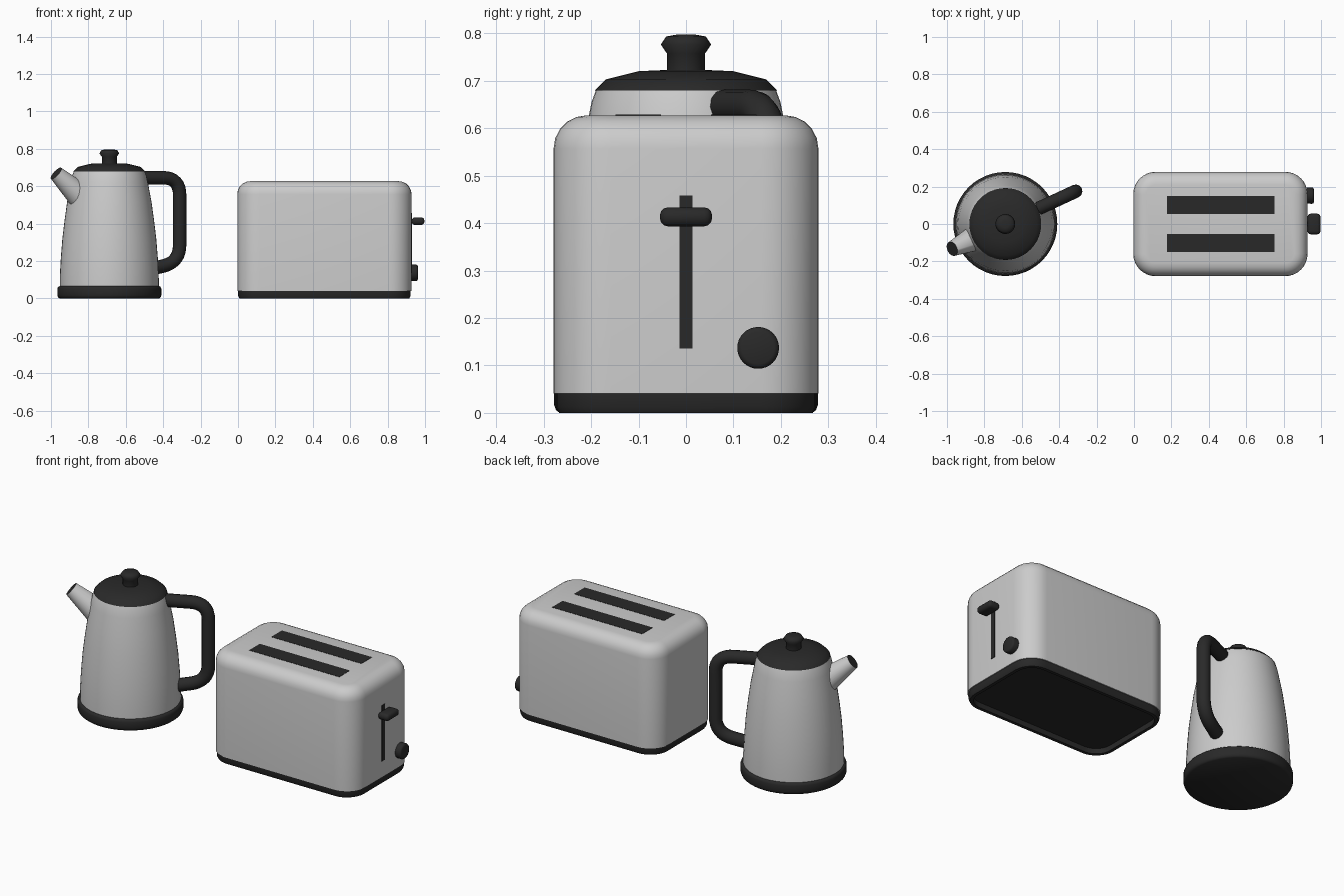
import bpy, bmesh, math
from mathutils import Vector, Matrix

cube = bpy.data.objects.get("Cube")
if cube:
    bpy.data.objects.remove(cube)


def material(name, rgb, roughness):
    m = bpy.data.materials.new(name)
    m.use_nodes = True
    m.diffuse_color = (*rgb, 1)
    bsdf = m.node_tree.nodes["Principled BSDF"]
    bsdf.inputs["Base Color"].default_value = (*rgb, 1)
    bsdf.inputs["Roughness"].default_value = roughness
    return m


STEEL = material("light grey metal", (0.6, 0.6, 0.6), 0.4)
BLACK = material("black plastic", (0.022, 0.022, 0.022), 0.5)


def finish(name, bm, *mats, angle=35):
    bmesh.ops.recalc_face_normals(bm, faces=bm.faces)
    mesh = bpy.data.meshes.new(name)
    bm.to_mesh(mesh)
    bm.free()
    ob = bpy.data.objects.new(name, mesh)
    bpy.context.collection.objects.link(ob)
    for m in mats:
        mesh.materials.append(m)
    smooth(ob, angle)
    return ob


def smooth(ob, angle):
    bpy.ops.object.select_all(action='DESELECT')
    ob.select_set(True)
    bpy.context.view_layer.objects.active = ob
    bpy.ops.object.shade_smooth_by_angle(angle=math.radians(angle))


def loft(bm, rings):
    """Skin a list of equal rings and cap both ends; returns the last cap."""
    loops = [[bm.verts.new(p) for p in ring] for ring in rings]
    n = len(loops[0])
    for a, b in zip(loops, loops[1:]):
        for i in range(n):
            bm.faces.new((a[i], a[(i + 1) % n], b[(i + 1) % n], b[i]))
    bm.faces.new(loops[0][::-1])
    return bm.faces.new(loops[-1])


def circle(r, z, n=48):
    return [Vector((r * math.cos(t), r * math.sin(t), z))
            for t in (2 * math.pi * i / n for i in range(n))]


def lathe(name, profile, mat, place, angle=35, n=48):
    bm = bmesh.new()
    loft(bm, [circle(r, z, n) for r, z in profile])
    bm.transform(place)
    return finish(name, bm, mat, angle=angle)


def rounded_rect(hx, hy, r, z, steps=8):
    ring = []
    for k, (sx, sy) in enumerate([(1, 1), (-1, 1), (-1, -1), (1, -1)]):
        for i in range(steps + 1):
            t = (k + i / steps) * math.pi / 2
            ring.append(Vector((sx * (hx - r) + r * math.cos(t),
                                sy * (hy - r) + r * math.sin(t), z)))
    return ring


def box(name, lo, hi, mat, bevel=0, angle=35):
    lo, hi = Vector(lo), Vector(hi)
    bm = bmesh.new()
    bmesh.ops.create_cube(bm, size=1)
    bm.transform(Matrix.Translation((lo + hi) / 2) @ Matrix.Diagonal((*(hi - lo), 1)))
    if bevel:
        bmesh.ops.bevel(bm, geom=bm.edges[:], offset=bevel, segments=3,
                        profile=0.5, affect='EDGES')
    return finish(name, bm, mat, angle=angle)


# ---- Kettle: turned parts ----
KETTLE = Matrix.Translation((-0.688, 0, 0))
TURN = KETTLE @ Matrix.Rotation(math.radians(25), 4, 'Z')

lathe("kettle_base", [(0.266, 0), (0.274, 0.006), (0.278, 0.017), (0.278, 0.052),
                      (0.274, 0.062), (0.264, 0.067)], BLACK, KETTLE, angle=75)
lathe("kettle_body", [(0.265, 0.06), (0.264, 0.13), (0.259, 0.22), (0.251, 0.32),
                      (0.239, 0.42), (0.225, 0.52), (0.206, 0.62), (0.199, 0.655),
                      (0.189, 0.682)], STEEL, KETTLE)
lathe("kettle_lid", [(0.192, 0.679), (0.186, 0.686), (0.168, 0.703), (0.1, 0.72), (0.03, 0.723)],
      BLACK, KETTLE)
lathe("lid_knob", [(0.04, 0.715), (0.04, 0.757), (0.053, 0.776), (0.042, 0.793), (0.02, 0.797)],
      BLACK, KETTLE, angle=75, n=32)

# ---- Kettle spout: tapered tube with a dark inset mouth ----
root, tip = Vector((-0.15, 0, 0.529)), Vector((-0.314, 0, 0.669))
axis = tip - root
bm = bmesh.new()
mouth = loft(bm, [circle(0.075, 0, 32), circle(0.04, axis.length, 32)])
bmesh.ops.inset_region(bm, faces=[mouth], thickness=0.009)
mouth.material_index = 1
bm.transform(TURN @ Matrix.Translation(root) @ axis.to_track_quat('Z', 'Y').to_matrix().to_4x4())
finish("kettle_spout", bm, STEEL, BLACK)


# ---- Kettle handle: round tube along a path with filleted corners ----
def fillet(points, cut, steps=8):
    path = [points[0]]
    for a, b, c in zip(points, points[1:], points[2:]):
        p, q = b + (a - b).normalized() * cut, b + (c - b).normalized() * cut
        for i in range(steps + 1):
            t = i / steps
            path.append(p * (1 - t) ** 2 + b * 2 * t * (1 - t) + q * t * t)
    return path + [points[-1]]


path = fillet([Vector(p) for p in [(0.17, 0, 0.645), (0.415, 0, 0.645),
                                   (0.415, 0, 0.195), (0.235, 0, 0.155)]], 0.095)
curve = bpy.data.curves.new("kettle_handle", 'CURVE')
curve.dimensions = '3D'
curve.bevel_depth = 0.036
curve.bevel_resolution = 4
curve.use_fill_caps = True
spline = curve.splines.new('POLY')
spline.points.add(len(path) - 1)
for point, co in zip(spline.points, path):
    point.co = (*(TURN @ co), 1)
curve.materials.append(BLACK)
handle = bpy.data.objects.new("kettle_handle", curve)
bpy.context.collection.objects.link(handle)
bpy.ops.object.select_all(action='DESELECT')
handle.select_set(True)
bpy.context.view_layer.objects.active = handle
bpy.ops.object.convert(target='MESH')
smooth(bpy.context.object, 40)

# ---- Toaster shell and base ----
CX, HX, HY, TOP = 0.462, 0.466, 0.279, 0.627
TOASTER = Matrix.Translation((CX, 0, 0))


def rounded_block(name, levels, mat):
    bm = bmesh.new()
    loft(bm, [rounded_rect(HX - d, HY - d, 0.12 - d, z) for d, z in levels])
    bm.transform(TOASTER)
    return finish(name, bm, mat)


# base with a recessed underside
rounded_block("toaster_base", [(0.03, 0.03), (0.03, 0), (0.012, 0), (0.005, 0.013), (0.005, 0.045)],
              BLACK)
edge = 0.07
shoulder = [(edge * (1 - math.cos(t)), TOP - edge * (1 - math.sin(t)))
            for t in (math.pi / 2 * i / 5 for i in range(6))]
rounded_block("toaster_shell", [(0, 0.041)] + shoulder, STEEL)

# ---- Toaster slots, lever and dial ----
for side, label in ((1, "back"), (-1, "front")):
    y = side * 0.101
    box(label + "_bread_slot", (0.176, y - 0.048, TOP - 0.004), (0.752, y + 0.048, TOP + 0.0015), BLACK)

FACE = CX + HX
box("lever_track", (FACE - 0.004, -0.014, 0.136), (FACE + 0.003, 0.014, 0.458), BLACK)
box("lever_grip", (FACE, -0.055, 0.393), (0.997, 0.055, 0.433), BLACK, bevel=0.017, angle=75)

DIAL = Matrix.Translation((FACE, 0.152, 0.137)) @ Matrix.Rotation(math.pi / 2, 4, 'Y')
lathe("browning_dial", [(0.043, -0.004), (0.044, 0.024), (0.041, 0.031), (0.034, 0.034)],
      BLACK, DIAL, angle=75, n=32)
